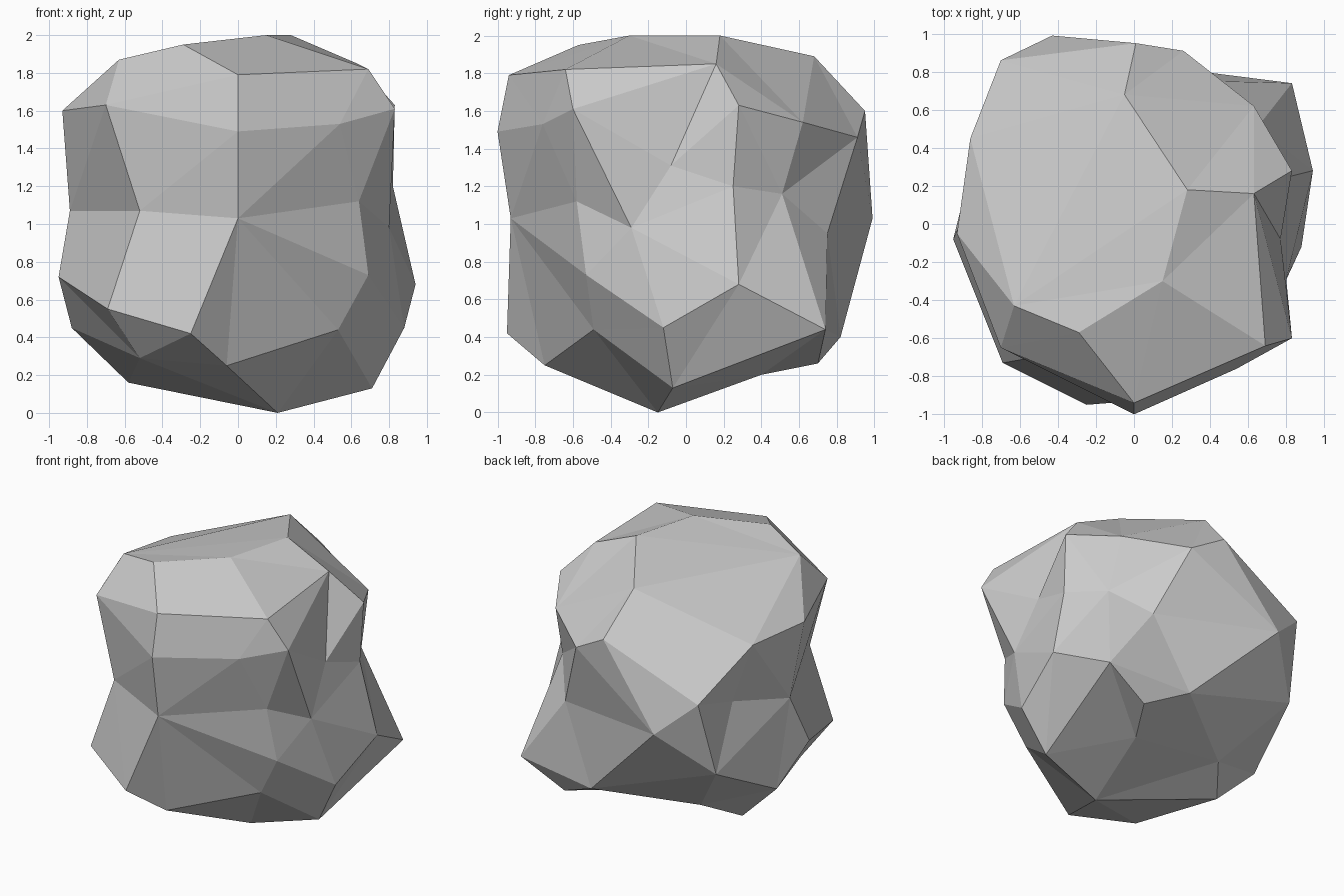
import bpy, bmesh
from mathutils import Vector

# Corner points of the boulder, grouped from the ground up
base = [(.21, -.15, 0), (.71, -.07, .13), (-.58, .17, .16), (-.52, -.6, .29),
        (-.06, -.75, .25), (-.4, .4, .28), (.32, .4, .2), (.5, .7, .26)]
belly = [(.53, -.49, .44), (.88, -.12, .45), (.94, .28, .68), (.69, -.53, .73),
         (-.25, -.95, .42), (-.69, -.73, .55), (-.95, -.08, .72), (-.88, .2, .45),
         (.83, .74, .44), (.2, .82, .4), (-.75, .72, .72)]
waist = [(0, -.93, 1.03), (.64, -.58, 1.12), (.8, -.29, .98), (.77, -.08, 1.31),
         (.82, .25, 1.2), (.65, .51, 1.16), (.46, .75, .95), (-.43, .99, 1.03),
         (-.73, .5, 1.17), (-.7, .86, 1.27), (-.89, .06, 1.07), (-.52, -.7, 1.07)]
shoulder = [(0, -1, 1.49), (.54, -.76, 1.53), (.83, -.6, 1.61), (.83, .28, 1.63),
            (.63, .62, 1.54), (.26, .91, 1.46), (.01, .95, 1.6), (-.86, .45, 1.6),
            (-.93, -.05, 1.6), (-.7, -.65, 1.63)]
crown = [(0, -.94, 1.79), (.69, -.64, 1.82), (.63, .16, 1.85), (.28, .18, 2),
         (.15, -.3, 2), (-.29, -.57, 1.95), (-.63, -.43, 1.87), (-.05, .68, 1.89)]

corners = [Vector(p) for p in base + belly + waist + shoulder + crown]
centre = Vector((0, 0, 1))

# Facet a unit sphere through the corner directions, then push each corner out
bm = bmesh.new()
target = {}
for p in corners:
    v = bm.verts.new((p - centre).normalized())
    target[v] = p
bmesh.ops.convex_hull(bm, input=bm.verts[:])
for v, p in target.items():
    v.co = p
bmesh.ops.recalc_face_normals(bm, faces=bm.faces[:])

mesh = bpy.data.meshes.new("boulder")
bm.to_mesh(mesh)
bm.free()
boulder = bpy.data.objects.new("boulder", mesh)
bpy.context.collection.objects.link(boulder)
